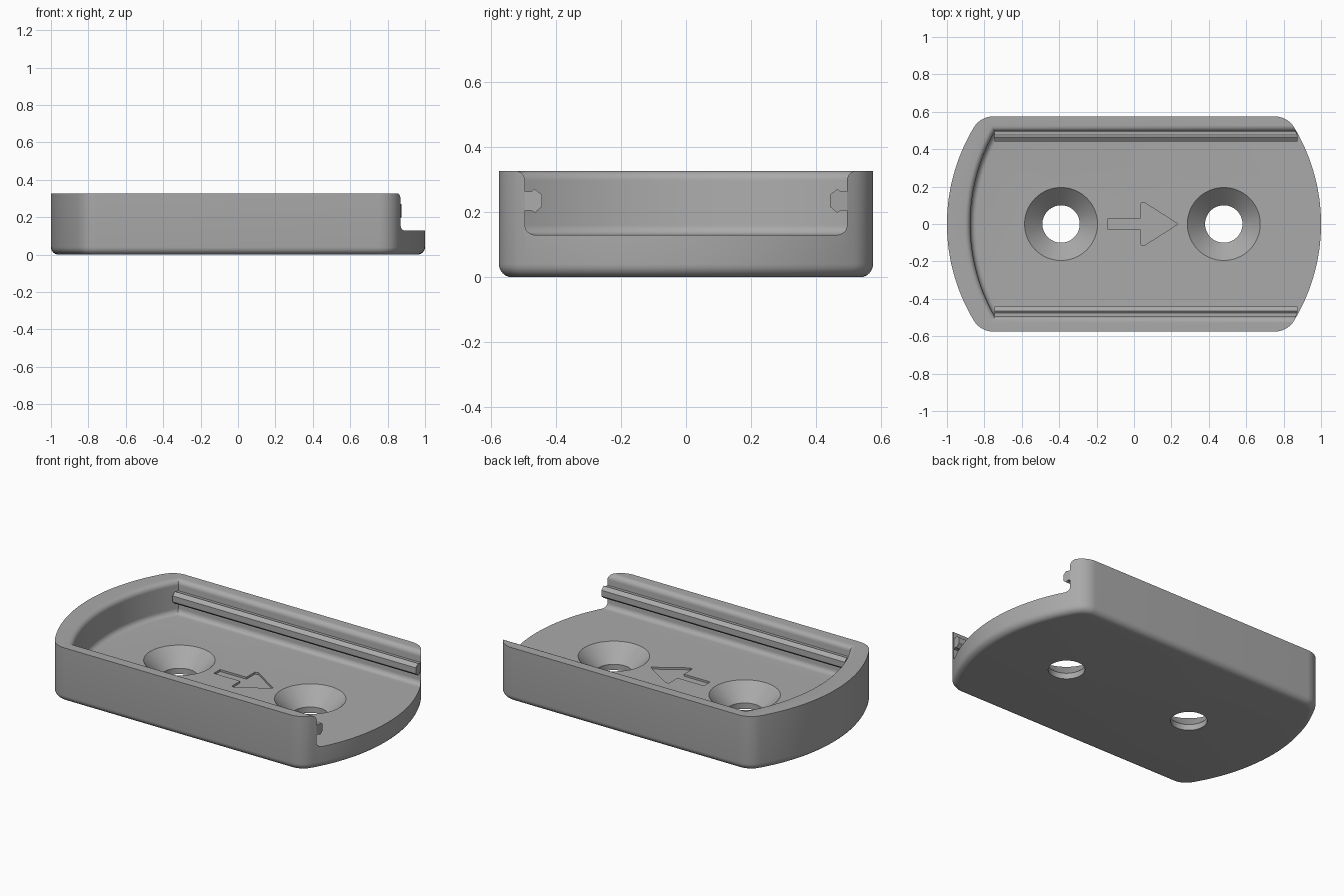
import bpy, bmesh
from math import sin, cos, pi, sqrt, atan2, asin, radians

if "Cube" in bpy.data.objects:
    bpy.data.objects.remove(bpy.data.objects["Cube"], do_unlink=True)

HEIGHT, FLOOR = 0.327, 0.13
HALF_WIDTH, CORNER = 0.575, 0.12
INNER_WIDTH, INNER_SHIFT = 0.495, 0.125

grey = bpy.data.materials.new("plain grey")
grey.use_nodes = True
grey.diffuse_color = (0.4, 0.4, 0.4, 1)
grey.node_tree.nodes["Principled BSDF"].inputs["Base Color"].default_value = (0.4, 0.4, 0.4, 1)


def loft(name, rings):
    """Skin a stack of matching closed rings of 3D points and cap both ends."""
    bm = bmesh.new()
    rows = [[bm.verts.new(p) for p in ring] for ring in rings]
    n = len(rows[0])
    for a, b in zip(rows, rows[1:]):
        for i in range(n):
            j = (i + 1) % n
            bm.faces.new((a[i], a[j], b[j], b[i]))
    bm.faces.new(rows[0])
    bm.faces.new(rows[-1])
    bmesh.ops.recalc_face_normals(bm, faces=bm.faces)
    mesh = bpy.data.meshes.new(name)
    bm.to_mesh(mesh)
    bm.free()
    mesh.materials.append(grey)
    obj = bpy.data.objects.new(name, mesh)
    bpy.context.collection.objects.link(obj)
    return obj


def level(points, z):
    return [(x, y, z) for x, y in points]


def arc(cx, cy, r, start, end, steps):
    return [(cx + r * cos(start + (end - start) * i / steps),
             cy + r * sin(start + (end - start) * i / steps)) for i in range(steps + 1)]


def body_outline(d):
    """Two bowed ends and straight sides with rounded corners, offset by d."""
    cy = HALF_WIDTH - CORNER
    cx = sqrt((1 - CORNER) ** 2 - cy ** 2)
    a = atan2(cy, cx)
    half = arc(0, 0, 1 + d, -a, a, 40)
    half += arc(cx, cy, CORNER + d, a, pi / 2, 10)[1:]
    half += arc(-cx, cy, CORNER + d, pi / 2, pi - a, 10)
    half += arc(0, 0, 1 + d, pi - a, pi + a, 40)[1:]
    half += arc(-cx, -cy, CORNER + d, pi + a, 1.5 * pi, 10)[1:]
    return half + arc(cx, -cy, CORNER + d, 1.5 * pi, 2 * pi - a, 10)[:-1]


def pocket_outline(d):
    """Bowed at one end, running out past the open end, offset by d."""
    w = INNER_WIDTH + d
    a = asin(w / (1 + d))
    return [(1.2, -w), (1.2, w)] + arc(INNER_SHIFT, 0, 1 + d, pi - a, pi + a, 48)


def cut(target, cutter):
    mod = target.modifiers.new(cutter.name, "BOOLEAN")
    mod.operation = "DIFFERENCE"
    mod.solver = "EXACT"
    mod.object = cutter
    bpy.context.view_layer.objects.active = target
    bpy.ops.object.modifier_apply(modifier=mod.name)
    bpy.data.objects.remove(cutter, do_unlink=True)


quarter = [i * pi / 12 for i in range(7)]

# Body with rounded bottom edge
r = 0.04
base = loft("base_tray",
            [level(body_outline(r * (sin(t) - 1)), r * (1 - cos(t))) for t in quarter]
            + [level(body_outline(0), HEIGHT)])

# Pocket with filleted floor and rounded rim
r = 0.03
cut(base, loft("pocket_cutter",
               [level(pocket_outline(r * (sin(t) - 1)), FLOOR + r * (1 - cos(t))) for t in quarter]
               + [level(pocket_outline(r * (1 - cos(t))), HEIGHT - r + r * sin(t)) for t in quarter]
               + [level(pocket_outline(r), HEIGHT + 0.1)]))

# Countersunk screw holes
for x in (-0.39, 0.48):
    cut(base, loft("hole_cutter",
                   [level(arc(x, 0, rad, 0, 2 * pi, 64)[:-1], z)
                    for rad, z in ((0.1, -0.1), (0.1, 0.035), (0.265, 0.2))]))

# Engraved direction arrow
side = [(-0.14, 0.03), (0.035, 0.03), (0.035, 0.11), (0.055, 0.115)]
arrow = [(x, -y) for x, y in side] + [(0.235, 0)] + side[::-1]
cut(base, loft("arrow_cutter", [level(arrow, FLOOR - 0.012), level(arrow, FLOOR + 0.05)]))

# Guide rails on both inner walls
profile = [(0.51, 0.205), (0.475, 0.205), (0.465, 0.198), (0.442, 0.217),
           (0.442, 0.253), (0.465, 0.271), (0.475, 0.264), (0.51, 0.264)]
rails = []
for name, s in (("left_rail", 1), ("right_rail", -1)):
    rails.append(loft(name, [[(-0.745, s * y, z) for y, z in profile],
                             [(min(0.873, sqrt(1 - y * y)), s * y, z) for y, z in profile]]))
rails[0].name, rails[1].name = "back_rail", "front_rail"

# Smooth shading with crisp edges
bpy.ops.object.select_all(action="DESELECT")
base.select_set(True)
bpy.context.view_layer.objects.active = base
bpy.ops.object.shade_smooth_by_angle(angle=radians(30))
